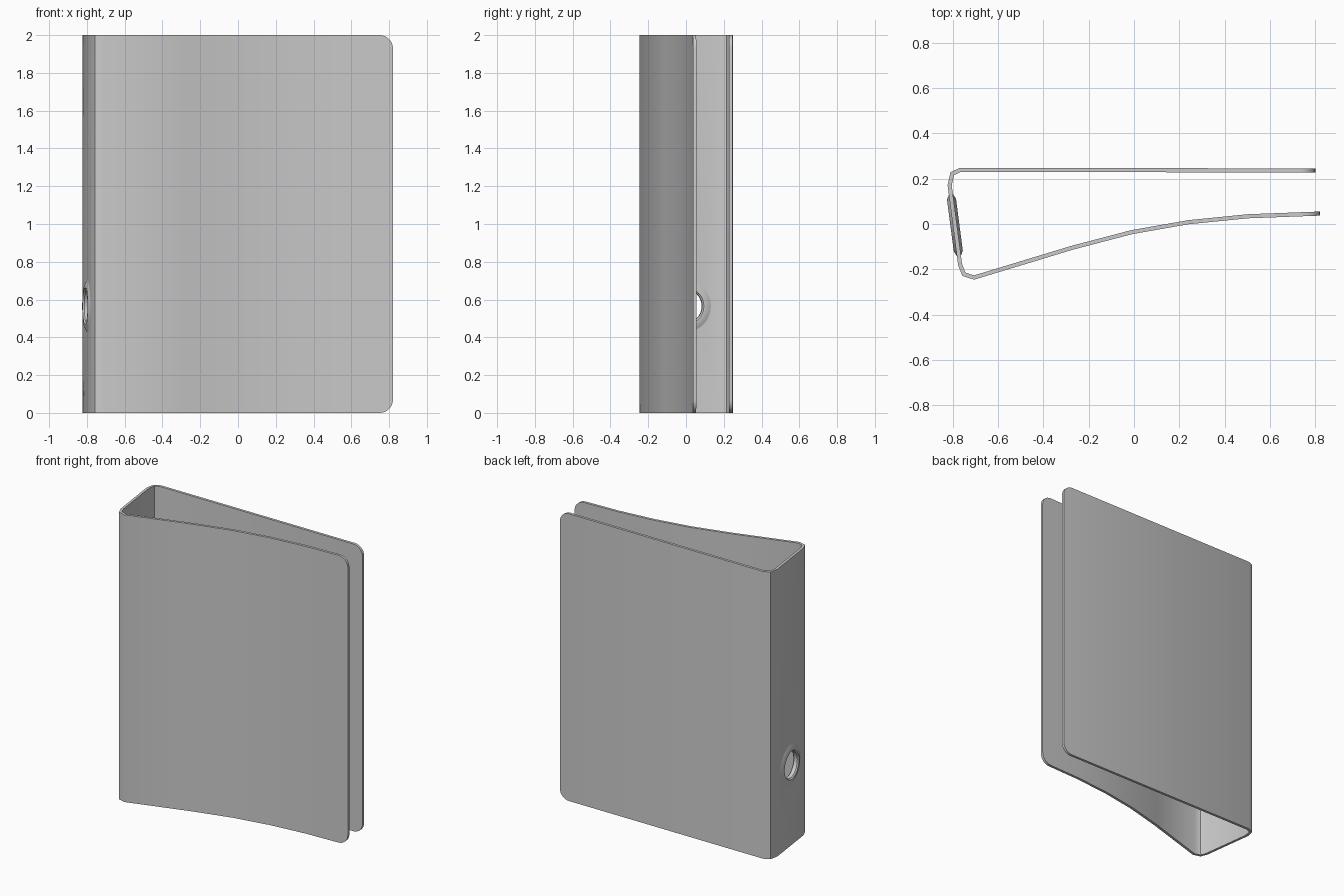
import bpy
import bmesh
import math
from mathutils import Vector, Matrix

old = bpy.data.objects.get("Cube")
if old:
    bpy.data.objects.remove(old, do_unlink=True)

HEIGHT = 2.0
THICK = 0.018
CORNER = 0.07

grey = bpy.data.materials.new("binder grey")
grey.use_nodes = True
colour = (0.6, 0.6, 0.6, 1)
grey.diffuse_color = colour
grey.node_tree.nodes["Principled BSDF"].inputs["Base Color"].default_value = colour


def make_object(name, bm):
    bmesh.ops.recalc_face_normals(bm, faces=bm.faces)
    mesh = bpy.data.meshes.new(name)
    bm.to_mesh(mesh)
    bm.free()
    mesh.materials.append(grey)
    obj = bpy.data.objects.new(name, mesh)
    bpy.context.collection.objects.link(obj)
    return obj


def select(obj):
    bpy.ops.object.select_all(action='DESELECT')
    obj.select_set(True)
    bpy.context.view_layer.objects.active = obj


def rounded_end(tip, inner, steps=7):
    """Columns (point, height inset) that round the free corners of a cover."""
    direction = (inner - tip).normalized()
    columns = []
    for i in range(steps + 1):
        a = math.pi / 2 * i / steps
        columns.append((tip + direction * CORNER * (1 - math.cos(a)),
                        CORNER * (1 - math.sin(a))))
    return columns


# Wrapped sheet: back cover, spine, curved front cover
path = [Vector(p) for p in (
    (0.80, 0.236), (-0.765, 0.239), (-0.802, 0.222), (-0.813, 0.17),
    (-0.767, -0.18), (-0.75, -0.222), (-0.705, -0.236), (-0.27, -0.104),
    (-0.01, -0.036), (0.24, 0.008), (0.50, 0.034), (0.82, 0.046))]
columns = rounded_end(path[0], path[1])
columns += [(p, 0) for p in path[1:-1]]
columns += reversed(rounded_end(path[-1], path[-2]))

bm = bmesh.new()
rails = [(bm.verts.new((p.x, p.y, inset)),
          bm.verts.new((p.x, p.y, HEIGHT - inset))) for p, inset in columns]
for (a, b), (c, d) in zip(rails, rails[1:]):
    bm.faces.new((a, c, d, b))
cover = make_object("binder_cover", bm)
solid = cover.modifiers.new("board", 'SOLIDIFY')
solid.thickness = THICK
solid.offset = 0
solid.use_even_offset = True

# Finger hole axis, square to the slanted spine
top, bottom = path[3], path[4]
along = (bottom - top).normalized()
axis = Vector((along.y, -along.x, 0))
t = (top.y + 0.005) / (top.y - bottom.y)
mid = top.lerp(bottom, t)
placement = (Matrix.Translation((mid.x, mid.y, 0.565))
             @ axis.to_track_quat('Z', 'Y').to_matrix().to_4x4())

bm = bmesh.new()
bmesh.ops.create_cone(bm, cap_ends=True, segments=32, radius1=0.105,
                      radius2=0.105, depth=0.1, matrix=placement)
cutter = make_object("hole_cutter", bm)
cutter.hide_render = True
cut = cover.modifiers.new("finger hole", 'BOOLEAN')
cut.operation = 'DIFFERENCE'
cut.solver = 'EXACT'
cut.object = cutter
select(cover)
for name in [m.name for m in cover.modifiers]:
    bpy.ops.object.modifier_apply(modifier=name)
bpy.data.objects.remove(cutter, do_unlink=True)

# Raised ring lining the finger hole
profile = [(0.09, -0.012), (0.098, -0.02), (0.115, -0.02), (0.143, -0.006),
           (0.143, 0.006), (0.115, 0.02), (0.098, 0.02), (0.09, 0.012)]
SEGMENTS = 32
bm = bmesh.new()
rings = []
for i in range(SEGMENTS):
    a = math.tau * i / SEGMENTS
    rings.append([bm.verts.new(placement @ Vector((r * math.cos(a), r * math.sin(a), h)))
                  for r, h in profile])
for i, ring in enumerate(rings):
    nxt = rings[(i + 1) % SEGMENTS]
    for j in range(len(profile)):
        k = (j + 1) % len(profile)
        bm.faces.new((ring[j], nxt[j], nxt[k], ring[k]))
ring_obj = make_object("finger_hole_ring", bm)

for obj in (cover, ring_obj):
    select(obj)
    bpy.ops.object.shade_smooth_by_angle(angle=math.radians(40))
